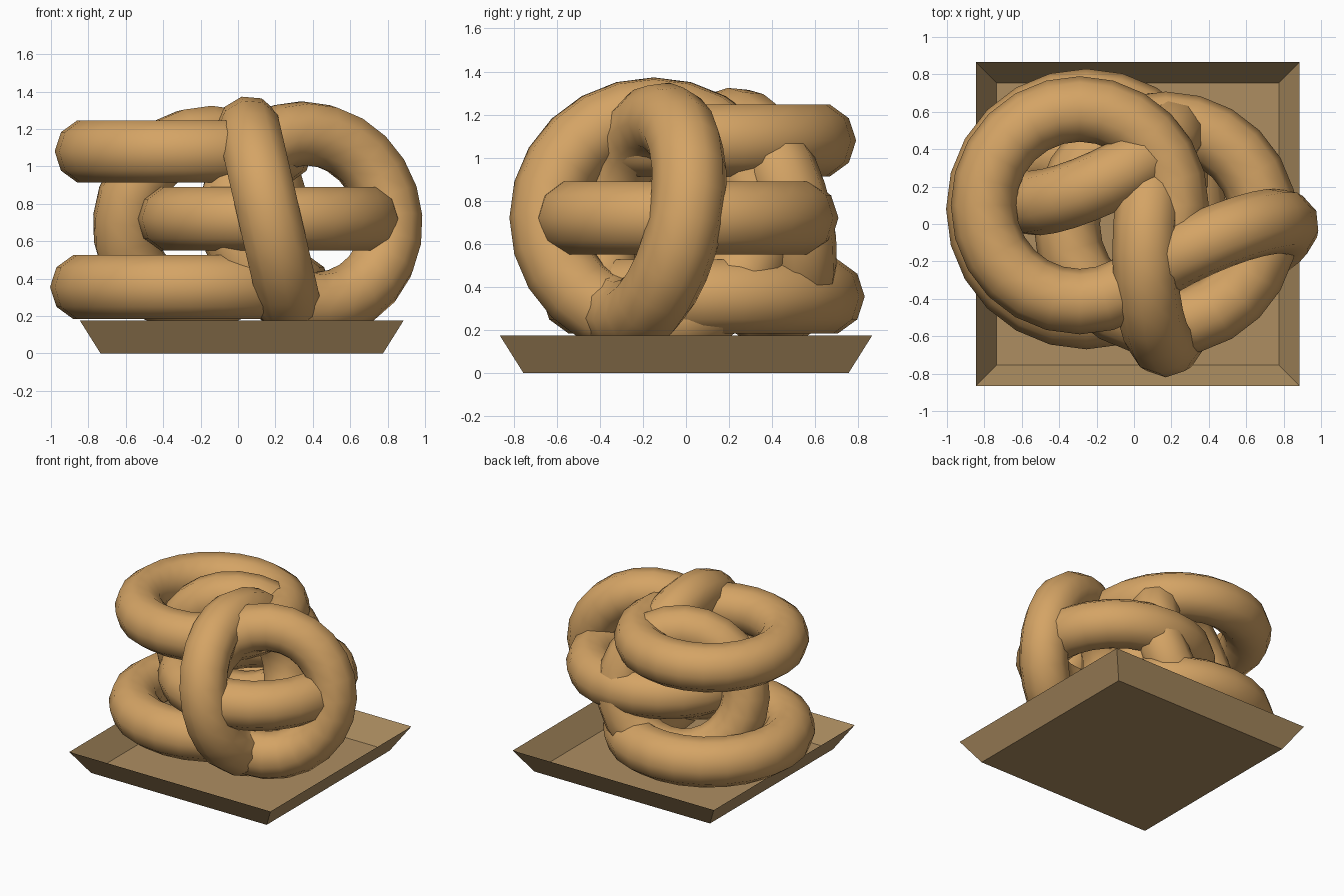
import bpy, bmesh, math
from mathutils import Matrix

if "Cube" in bpy.data.objects:
    bpy.data.objects.remove(bpy.data.objects["Cube"])


def material(name, rgb):
    m = bpy.data.materials.new(name)
    m.diffuse_color = (*rgb, 1)
    m.use_nodes = True
    m.node_tree.nodes["Principled BSDF"].inputs["Base Color"].default_value = m.diffuse_color
    return m


crust = material("golden_crust", (0.66, 0.37, 0.13))
card = material("tray_card", (0.42, 0.27, 0.12))


def ring(name, centre, major, minor, lean=None, yaw=0):
    """Low-poly smooth ring; lying flat unless a lean from upright is given."""
    bpy.ops.mesh.primitive_torus_add(major_segments=24, minor_segments=10,
                                     major_radius=major, minor_radius=minor)
    ob = bpy.context.object
    ob.name = name
    ob.data.materials.append(crust)
    rot = Matrix.Rotation(math.radians(yaw), 4, 'Z')
    if lean is not None:
        rot = rot @ Matrix.Rotation(math.radians(90 + lean), 4, 'X')
    ob.matrix_world = Matrix.Translation(centre) @ rot
    bpy.ops.object.shade_smooth()


# Three flat rings stacked up
ring("flat_ring_bottom", (-0.255, 0.08, 0.355), 0.57, 0.18)
ring("flat_ring_middle", (0.17, 0.0, 0.72), 0.53, 0.178)
ring("flat_ring_top", (-0.29, 0.10, 1.08), 0.515, 0.175)

# Three leaning upright rings pushed through the stack
ring("upright_ring_right", (0.39, -0.19, 0.72), 0.465, 0.175, -11, 24)
ring("upright_ring_front", (0.17, -0.15, 0.72), 0.495, 0.175, -13, 90)
ring("upright_ring_back", (-0.20, 0.32, 0.72), 0.445, 0.175, 13, 25)

# Open tray: square floor with thin flared walls
bm = bmesh.new()
corners = [(-1, -1), (1, -1), (1, 1), (-1, 1)]
low = [bm.verts.new((0.02 + 0.755 * x, 0.755 * y, 0)) for x, y in corners]
high = [bm.verts.new((0.02 + 0.865 * x, 0.865 * y, 0.175)) for x, y in corners]
bm.faces.new(low[::-1])
for i in range(4):
    j = (i + 1) % 4
    bm.faces.new((low[i], low[j], high[j], high[i]))
mesh = bpy.data.meshes.new("tray")
bm.to_mesh(mesh)
bm.free()
mesh.materials.append(card)
bpy.context.collection.objects.link(bpy.data.objects.new("tray", mesh))
